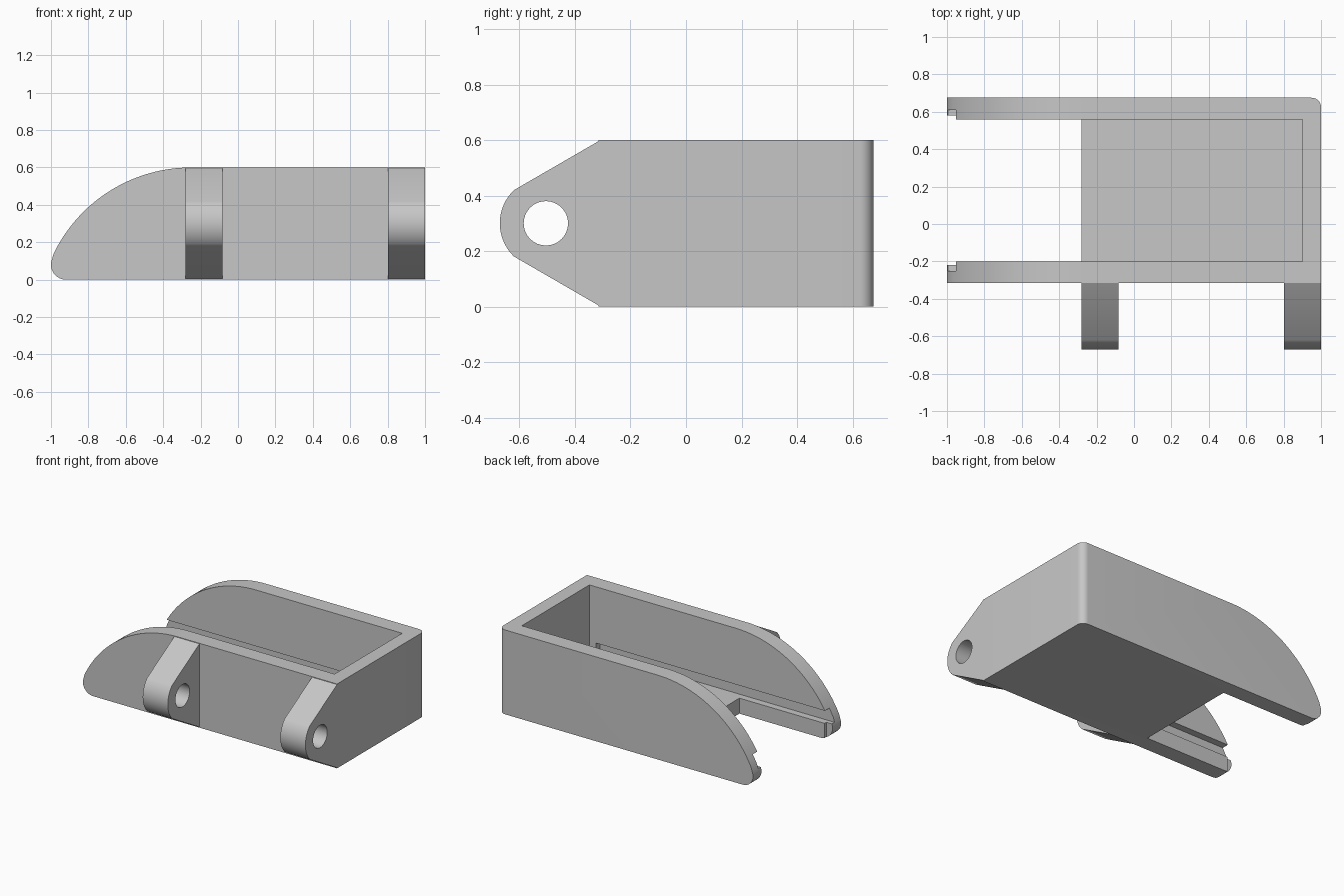
import bpy
import bmesh
import math
from mathutils import Vector

if "Cube" in bpy.data.objects:
    bpy.data.objects.remove(bpy.data.objects["Cube"], do_unlink=True)

grey = bpy.data.materials.new("plain grey")
grey.use_nodes = True
GREY = (0.57, 0.57, 0.57, 1)
grey.diffuse_color = GREY
grey.node_tree.nodes["Principled BSDF"].inputs["Base Color"].default_value = GREY


def prism(name, profile, axis, start, end):
    """Extrude a profile along x (profile in y, z) or along y (profile in x, z)."""
    bm = bmesh.new()
    if axis == "x":
        verts = [bm.verts.new((start, a, b)) for a, b in profile]
        move = Vector((end - start, 0, 0))
    else:
        verts = [bm.verts.new((a, start, b)) for a, b in profile]
        move = Vector((0, end - start, 0))
    face = bm.faces.new(verts)
    new = bmesh.ops.extrude_face_region(bm, geom=[face])["geom"]
    bmesh.ops.translate(bm, vec=move, verts=[v for v in new if isinstance(v, bmesh.types.BMVert)])
    bmesh.ops.recalc_face_normals(bm, faces=bm.faces[:])
    mesh = bpy.data.meshes.new(name)
    bm.to_mesh(mesh)
    bm.free()
    mesh.materials.append(grey)
    obj = bpy.data.objects.new(name, mesh)
    bpy.context.collection.objects.link(obj)
    return obj


def activate(obj):
    bpy.ops.object.select_all(action="DESELECT")
    obj.select_set(True)
    bpy.context.view_layer.objects.active = obj


def cut(obj, cutter):
    activate(obj)
    mod = obj.modifiers.new("cut", "BOOLEAN")
    mod.operation = "DIFFERENCE"
    mod.solver = "EXACT"
    mod.object = cutter
    bpy.ops.object.modifier_apply(modifier=mod.name)
    bpy.data.objects.remove(cutter, do_unlink=True)


def arc(cx, cz, r, a0, a1, steps):
    angles = [math.radians(a0 + (a1 - a0) * i / steps) for i in range(steps + 1)]
    return [(cx + r * math.cos(a), cz + r * math.sin(a)) for a in angles]


def rect(x0, x1, z0, z1):
    return [(x0, z0), (x1, z0), (x1, z1), (x0, z1)]


def smooth(obj):
    activate(obj)
    bpy.ops.object.shade_smooth_by_angle(angle=math.radians(25))


FRONT, BACK = -0.315, 0.675
INNER_FRONT, INNER_BACK = -0.2, 0.56
FLOOR = 0.11

# Tray body: curved nose at one end, square at the other
side = [(1, 0), (1, 0.6)]
side += arc(-0.25, -0.218, 0.818, 90, 154, 24)
side += arc(-0.92, 0.08, 0.08, 160, 270, 10)
body = prism("tray_body", side, "y", FRONT, BACK)

# Rounded rear corner
bm = bmesh.new()
bm.from_mesh(body.data)
corner = [e for e in bm.edges
          if all(v.co.x > 0.99 and v.co.y > BACK - 0.01 for v in e.verts)]
bmesh.ops.bevel(bm, geom=corner, offset=0.05, segments=8, profile=0.5, affect="EDGES")
bm.to_mesh(body.data)
bm.free()

# Cavity with an open-bottomed mouth
cavity = [(-1.2, -0.1), (-0.28, -0.1), (-0.28, FLOOR), (0.9, FLOOR), (0.9, 0.8), (-1.2, 0.8)]
cut(body, prism("cavity_cutter", cavity, "y", INNER_FRONT, INNER_BACK))

# Sliding grooves in both side walls, and thinned wall tips
cut(body, prism("groove_cutter", rect(-1.2, 0.85, FLOOR, 0.2), "y",
                INNER_FRONT - 0.05, INNER_BACK + 0.05))
cut(body, prism("tip_cutter", rect(-1.2, -0.95, -0.1, 0.2), "y",
                INNER_FRONT - 0.02, INNER_BACK + 0.02))
smooth(body)

# Hinge lugs with pin holes
lug_side = [(FRONT + 0.01, 0.004), (FRONT + 0.01, 0.596), (FRONT, 0.596)]
lug_side += arc(-0.505, 0.3, 0.166, 134, 226, 16) + [(FRONT, 0.004)]
for name, x0, x1 in (("right_hinge_lug", -0.28, -0.083), ("left_hinge_lug", 0.803, 1.0)):
    lug = prism(name, lug_side, "x", x0, x1)
    hole = arc(-0.505, 0.3, 0.08, 0, 348.75, 31)
    cut(lug, prism("pin_hole_cutter", hole, "x", x0 - 0.1, x1 + 0.1))
    smooth(lug)
